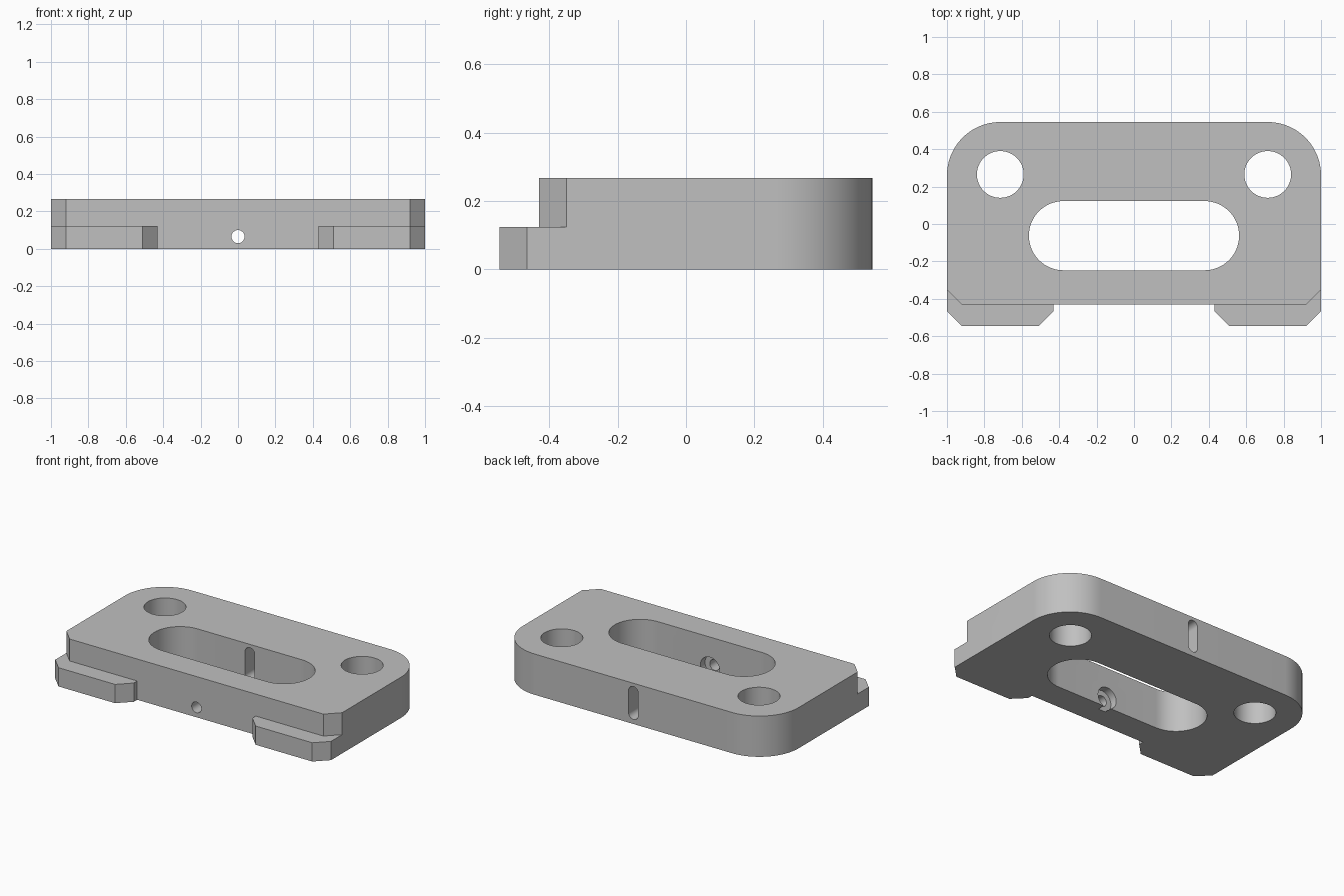
import bpy
import bmesh
from math import sin, cos, radians

cube = bpy.data.objects.get("Cube")
if cube:
    bpy.data.objects.remove(cube, do_unlink=True)

HEIGHT, STEP = 0.267, 0.123      # full thickness, top of the feet
BACK, FRONT, FOOT = 0.545, -0.43, -0.545
CHAMFER = 0.08


def arc(cx, cy, r, start, end, steps=24):
    angles = [radians(start + (end - start) * i / steps) for i in range(steps + 1)]
    return [(cx + r * cos(a), cy + r * sin(a)) for a in angles]


def circle(cx, cy, r):
    return arc(cx, cy, r, 0, 360, 64)[:-1]


def mirrored(points):
    """Close a right-hand profile with its reflection in x."""
    return points + [(-x, y) for x, y in reversed(points)]


def prism(name, profile, low, high, along_y=False):
    """Extrude a profile along z, or along y for an x-z profile."""
    place = (lambda a, b, h: (a, h, b)) if along_y else (lambda a, b, h: (a, b, h))
    bm = bmesh.new()
    face = bm.faces.new([bm.verts.new(place(a, b, low)) for a, b in profile])
    top = bmesh.ops.extrude_face_region(bm, geom=[face])["geom"]
    shift = place(0, 0, high - low)
    bmesh.ops.translate(bm, vec=shift, verts=[v for v in top if isinstance(v, bmesh.types.BMVert)])
    bmesh.ops.recalc_face_normals(bm, faces=bm.faces)
    mesh = bpy.data.meshes.new(name)
    bm.to_mesh(mesh)
    bm.free()
    obj = bpy.data.objects.new(name, mesh)
    bpy.context.collection.objects.link(obj)
    return obj


# Plate with chamfered feet at the front and rounded back corners
outline = mirrored(
    [(0.43, FRONT), (0.43, FOOT + CHAMFER), (0.43 + CHAMFER, FOOT),
     (1 - CHAMFER, FOOT), (1, FOOT + CHAMFER)]
    + arc(0.715, BACK - 0.285, 0.285, 0, 90))
plate = prism("mounting_plate", outline, 0, HEIGHT)

# Step above the feet, with chamfered upper corners
step = mirrored([(1.1, -0.7), (1.1, FRONT + CHAMFER + 0.1), (1 - CHAMFER, FRONT)])
cutters = [prism("step_cutter", step, STEP, 0.4)]

# Long central opening
opening = arc(0.377, -0.0625, 0.185, -90, 90, 32) + arc(-0.377, -0.0625, 0.185, 90, 270, 32)
cutters.append(prism("opening_cutter", opening, -0.1, 0.4))

# Bolt holes
for side in (-1, 1):
    cutters.append(prism("bolt_hole_cutter", circle(side * 0.715, 0.265, 0.125), -0.1, 0.4))

# Front screw hole, its counterbore inside the opening, and the tall rear slot
cutters.append(prism("screw_hole_cutter", circle(0, 0.065, 0.035), -0.7, -0.1, True))
cutters.append(prism("counterbore_cutter", circle(0, 0.065, 0.07), -0.297, -0.1, True))
rear_slot = arc(0, 0.21, 0.035, 0, 180) + arc(0, 0.065, 0.035, 180, 360)
cutters.append(prism("rear_slot_cutter", rear_slot, 0, 0.7, True))

for cutter in cutters:
    cutter.hide_render = True
    mod = plate.modifiers.new(cutter.name, "BOOLEAN")
    mod.operation, mod.solver, mod.object = "DIFFERENCE", "EXACT", cutter

# Bake the cuts and drop the cutters
graph = bpy.context.evaluated_depsgraph_get()
graph.update()
mesh = bpy.data.meshes.new_from_object(plate.evaluated_get(graph))
plate.modifiers.clear()
plate.data = mesh
for cutter in cutters:
    bpy.data.objects.remove(cutter, do_unlink=True)

# Plain grey finish
grey = bpy.data.materials.new("light_grey")
grey.use_nodes = True
colour = (0.53, 0.53, 0.53, 1)
grey.diffuse_color = colour
grey.node_tree.nodes["Principled BSDF"].inputs["Base Color"].default_value = colour
mesh.materials.clear()
mesh.materials.append(grey)

bpy.ops.object.select_all(action="DESELECT")
plate.select_set(True)
bpy.context.view_layer.objects.active = plate
bpy.ops.object.shade_smooth_by_angle(angle=radians(30))
